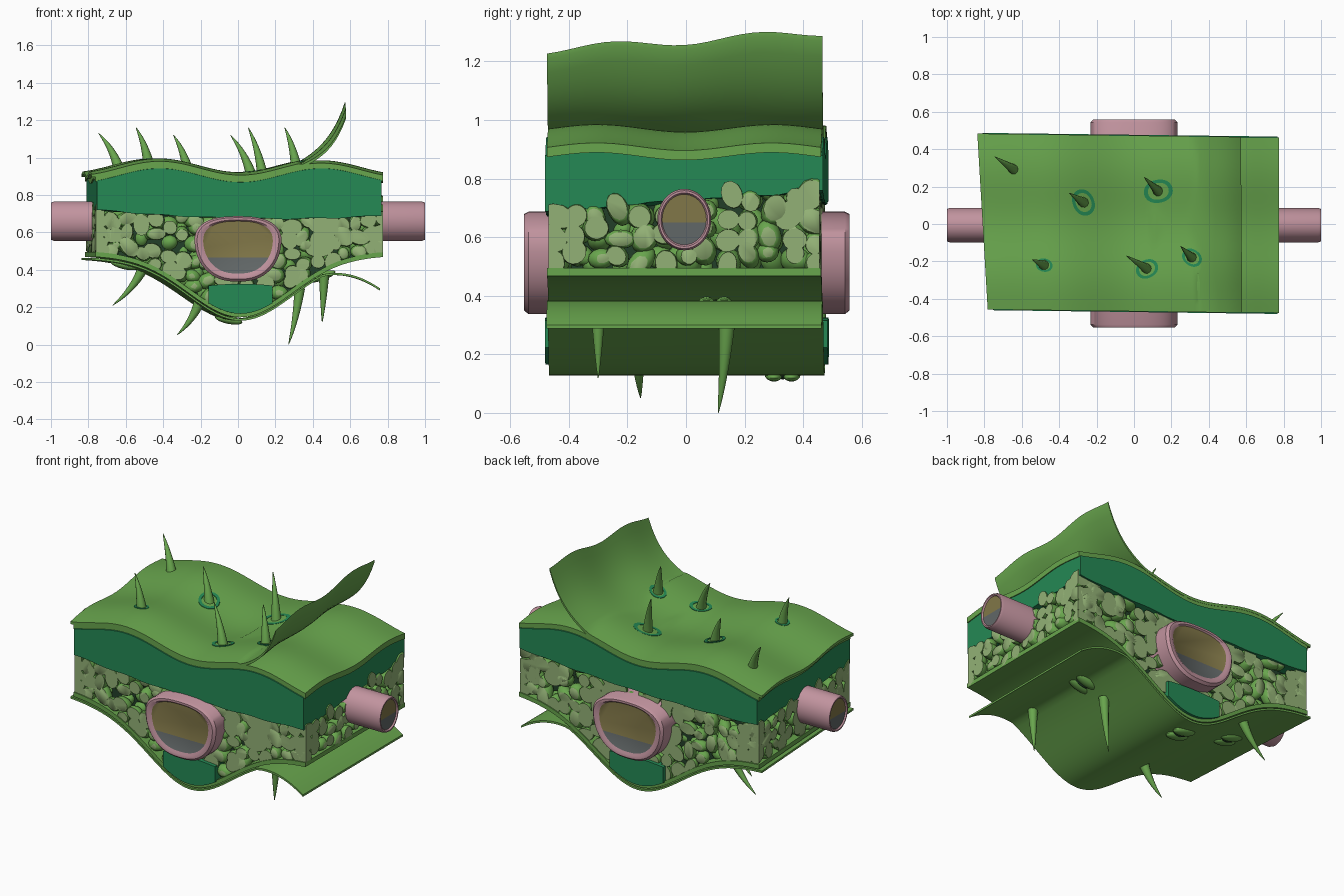
import bpy, bmesh, math, random
from mathutils import Vector, Matrix

if "Cube" in bpy.data.objects:
    bpy.data.objects.remove(bpy.data.objects["Cube"])
random.seed(7)

def mat(name, c):
    m = bpy.data.materials.new(name)
    m.diffuse_color = (*c, 1)
    m.use_nodes = True
    m.node_tree.nodes["Principled BSDF"].inputs["Base Color"].default_value = m.diffuse_color
    return m

LEAF = mat("leaf green", (.14, .38, .075))
DEEP = mat("deep green", (.018, .25, .09))
CUT = mat("pale cut green", (.29, .44, .18))
DARK = mat("dark gap green", (.016, .05, .022))
PINK = mat("vein pink", (.53, .29, .34))
TAN = mat("xylem tan", (.22, .185, .065))
GREY = mat("phloem grey", (.12, .135, .135))

def link(me, name, mats, angle):
    for m in mats:
        me.materials.append(m)
    ob = bpy.data.objects.new(name, me)
    bpy.context.collection.objects.link(ob)
    bpy.ops.object.select_all(action='DESELECT')
    ob.select_set(True)
    bpy.context.view_layer.objects.active = ob
    bpy.ops.object.shade_smooth_by_angle(angle=math.radians(angle))

def finish(bm, name, mats, angle=40):
    bmesh.ops.recalc_face_normals(bm, faces=bm.faces)
    me = bpy.data.meshes.new(name)
    bm.to_mesh(me)
    bm.free()
    link(me, name, mats, angle)

# Shared surfaces of the leaf block
def zt(x, y):
    return .938 - .037 * math.cos(2 * math.pi * x / .88) - .013 * math.cos(2 * math.pi * y / .6)

def zb(x, y=0):
    return .47 - .33 * math.exp(-(x / .4) ** 2)

def zp(x, y):
    return .695 + .05 * x * x + .02 * y / .47 * (1 + x) + .006 * math.sin(23 * x + 9 * y) * math.cos(31 * y)

def cuticle(x, y):
    z = zt(x, y) + .008
    if x > .1:
        t = (x - .1) / .475
        wave = t * t * (.03 * y / .47 - .014 * math.cos(2 * math.pi * y / .5) - .01)
        z = max(z if t < .5 else 0, .915 + .25 * t * t + .115 * t ** 8 + wave)
    return z

def lower_skin(x, y):
    if x < .45:
        return zb(x)
    s = (x - .45) / .31
    return .377 + .06 * s - .137 * s * s

def warp(x, y):
    xl = -.787 - .058 * y
    return xl + (.775 - xl) * (x + .787) / 1.562, y - .0127 * x + .003

def layer(name, top, bot, x0, x1, y0, y1, m, nx=48, ny=24):
    bm = bmesh.new()
    xs = [x0 + (x1 - x0) * i / nx for i in range(nx + 1)]
    ys = [y0 + (y1 - y0) * j / ny for j in range(ny + 1)]
    g = [[[bm.verts.new((*warp(x, y), f(x, y))) for y in ys] for x in xs] for f in (top, bot)]
    for s in g:
        for i in range(nx):
            for j in range(ny):
                bm.faces.new((s[i][j], s[i + 1][j], s[i + 1][j + 1], s[i][j + 1]))
    rim = [(i, 0) for i in range(nx)] + [(nx, j) for j in range(ny)]
    rim += [(i, ny) for i in range(nx, 0, -1)] + [(0, j) for j in range(ny, 0, -1)]
    for (a, b), (c, d) in zip(rim, rim[1:] + rim[:1]):
        bm.faces.new((g[0][a][b], g[0][c][d], g[1][c][d], g[1][a][b]))
    finish(bm, name, [m])

off = lambda f, d: (lambda x, y: f(x, y) + d)
layer("upper_epidermis", off(zt, -.002), off(zt, -.035), -.79, .775, -.468, .468, LEAF)
layer("peeling_cuticle", cuticle, off(cuticle, -.016), -.81, .575, -.47, .47, LEAF, 70)
layer("palisade_layer", off(zt, -.03), zp, -.782, .768, -.474, .474, DEEP)
layer("lower_epidermis", off(zb, .032), off(zb, .006), -.79, .775, -.468, .468, LEAF)
layer("peeling_lower_skin", lower_skin, off(lower_skin, -.012), -.81, .76, -.47, .47, LEAF, 60)
layer("gap_core", off(zp, .02), off(zb, .02), -.70, .69, -.385, .385, DARK)
layer("collenchyma", lambda x, y: .325 - .3 * x * x, off(zb, .025), -.175, .175, -.483, .483, DEEP, 16, 8)

# Spongy cells: rounded blobs along the four walls, sliced flat by the block sides
X0, X1, Y0, Y1 = -.787, .775, -.462, .462
PLANES = [((X0, 0, 0), (-1, 0, 0)), ((X1, 0, 0), (1, 0, 0)), ((0, Y0, 0), (0, -1, 0)), ((0, Y1, 0), (0, 1, 0))]
ball = bmesh.new()
bmesh.ops.create_uvsphere(ball, u_segments=12, v_segments=8, radius=1)
verts, faces, slots = [], [], []

def cell(x, y, z):
    r = random.uniform(.034, .05)
    axis = Vector([random.uniform(-1, 1) for _ in range(3)]).normalized()
    size = Matrix.Diagonal((r * random.uniform(1.1, 1.7), r * random.uniform(.9, 1.1), r * .95, 1))
    b = ball.copy()
    b.transform(Matrix.Translation((x, y, z)) @ Matrix.Rotation(random.uniform(0, 6.28), 4, axis) @ size)
    for co, no in PLANES:
        co, no = Vector(co), Vector(no)
        if max((v.co - co).dot(no) for v in b.verts) > 0:
            bmesh.ops.bisect_plane(b, geom=b.verts[:] + b.edges[:] + b.faces[:], dist=1e-6,
                                   plane_co=co, plane_no=no, clear_outer=True)
            rim = [e for e in b.edges if e.is_boundary]
            for f in bmesh.ops.holes_fill(b, edges=rim, sides=0)["faces"]:
                f.material_index = 1
    bmesh.ops.recalc_face_normals(b, faces=b.faces)
    b.verts.index_update()
    n = len(verts)
    for v in b.verts:
        verts.append((*warp(v.co.x, v.co.y), max(v.co.z, zb(v.co.x) + .014)))
    for f in b.faces:
        faces.append([n + v.index for v in f.verts])
        slots.append(f.material_index)
    b.free()

STEP = .074
for depth in (.012, .085):
    for axis, a0, a1 in ((0, X0, X1), (1, Y0, Y1)):
        for side in (0, 1):
            a = a0 + .02
            while a < a1 - .01:
                wall = ((Y0, Y1), (X0, X1))[axis][side]
                d = (depth + random.uniform(-.01, .025)) * (1 - 2 * side)
                x, y = (a, wall + d) if axis == 0 else (wall + d, a)
                z = zb(x) + .055 + random.uniform(0, .03)
                while z < zp(x, y) + .01:
                    j, k = random.uniform(-.015, .015), random.uniform(-.02, .02)
                    in_vein = abs(x) < .15 and .38 < z < .64 and axis == 0
                    if not in_vein and random.random() < .93:
                        cell(x + (j if axis == 0 else 0), y + (j if axis else 0), z + k)
                    z += STEP
                a += STEP
ball.free()
me = bpy.data.meshes.new("spongy_cells")
me.from_pydata(verts, [], faces)
me.polygons.foreach_set("material_index", slots)
me.update()
link(me, "spongy_cells", [LEAF, CUT], 50)

# Veins: pink sheath tubes with two-toned cut ends
def vein(name, outline, cen, zc, split, inner, p0, p1, along_x):
    bm = bmesh.new()
    prof = [(p0 + .008, inner), (p0, inner + .05), (p0, .94), (p0 + .015, 1),
            (p1 - .015, 1), (p1, .94), (p1, inner + .05), (p1 - .008, inner)]
    rings = []
    for p, s in prof:
        rings.append([bm.verts.new((p, cen + a * s, zc + b * s) if along_x else (cen + a * s, p, zc + b * s)) for a, b in outline])
    n = len(outline)
    for r, q in zip(rings, rings[1:]):
        for i in range(n):
            bm.faces.new((r[i], r[(i + 1) % n], q[(i + 1) % n], q[i]))
    for r in (rings[0], rings[-1]):
        f = bm.faces.new(r)
        res = bmesh.ops.bisect_plane(bm, geom=[f] + f.edges[:] + f.verts[:], plane_co=(0, 0, split), plane_no=(0, 0, 1))
        for g in res["geom"]:
            if isinstance(g, bmesh.types.BMFace):
                g.material_index = 1 if g.calc_center_median().z > split else 2
    finish(bm, name, [PINK, TAN, GREY])

def power(v, e):
    return math.copysign(abs(v) ** e, v)

main, side = [], []
for i in range(48):
    c, s = math.cos(i * math.pi / 24), math.sin(i * math.pi / 24)
    main.append((.233 * power(c, .8) * (1 if s > 0 else 1 - .12 * abs(s)), (.135 if s > 0 else .215) * power(s, .8)))
    side.append((.092 * c, .105 * s))
vein("main_vein", main, 0, .552, .465, .80, -.553, .558, False)
vein("side_vein", side, -.006, .66, .65, .82, -1, 1, True)

# Hairs: tapered bent spikes
def hair(name, base, tip, r):
    b, t = Vector(base), Vector(tip)
    mid = Vector((b.x * .7 + t.x * .3, b.y * .7 + t.y * .3, b.z * .45 + t.z * .55))
    bm = bmesh.new()
    rings = []
    for k in range(9):
        u = k / 8
        p = b * (1 - u) ** 2 + mid * 2 * u * (1 - u) + t * u * u
        d = ((mid - b) * (1 - u) + (t - mid) * u).normalized()
        e = d.cross(Vector((0, 1, 0))).normalized()
        f = d.cross(e)
        w = r * (1 - u) ** .85 + .0015
        rings.append([bm.verts.new(p + e * w * math.cos(a * math.pi / 5) + f * w * math.sin(a * math.pi / 5)) for a in range(10)])
    for q, s in zip(rings, rings[1:]):
        for i in range(10):
            bm.faces.new((q[i], q[(i + 1) % 10], s[(i + 1) % 10], s[i]))
    bm.faces.new(rings[0])
    bm.faces.new(rings[-1])
    finish(bm, name, [LEAF])

# Thin dark ring lying on the skin around a hair
def base_ring(name, x, y, r):
    bm = bmesh.new()
    loops = []
    for k, dz in ((.72, .002), (1, .002), (1, -.004), (.72, -.004)):
        loops.append([])
        for i in range(28):
            a = i * math.pi / 14
            w = r * k * (1 + .12 * math.sin(2 * a + x * 9))
            px, py = x + w * math.cos(a), y + w * math.sin(a)
            loops[-1].append(bm.verts.new((px, py, cuticle(px, py) + dz)))
    for q, s in zip(loops, loops[1:] + loops[:1]):
        for i in range(28):
            bm.faces.new((q[i], q[(i + 1) % 28], s[(i + 1) % 28], s[i]))
    finish(bm, name, [DEEP])

upper = [(-.64, .29, -.745, .36, 1.13, .035), (-.48, -.22, -.545, -.19, 1.16, .04), (-.27, .115, -.345, .165, 1.12, .065),
         (.07, -.24, -.04, -.17, 1.12, .055), (.13, .175, .055, .25, 1.16, .07), (.31, -.18, .25, -.12, 1.16, .05)]
for i, (x, y, tx, ty, tz, rr) in enumerate(upper):
    hair(f"upper_hair_{i}", (x, y, cuticle(x, y) - .015), (tx, ty, tz), .027)
    base_ring(f"upper_hair_ring_{i}", x, y, rr)
lower = [(-.51, .3, -.67, .3, .21), (-.21, -.165, -.325, -.155, .052), (.33, .14, .27, .11, 0), (.46, -.3, .45, -.3, .12)]
for i, (x, y, tx, ty, tz) in enumerate(lower):
    hair(f"lower_hair_{i}", (x, y, lower_skin(x, y)), (tx, ty, tz), .027)

# Stomata: paired guard cells with a dark pore on the underside
for i, (x, y) in enumerate(((-.05, .33), (-.61, .06), (.45, .1))):
    slope = math.atan((lower_skin(x + .03, y) - lower_skin(x - .03, y)) / .06)
    M = Matrix.Translation((x, y, lower_skin(x, y) - .012)) @ Matrix.Rotation(-slope, 4, 'Y')
    bm = bmesh.new()
    for dy, sz in ((-.03, (.075, .032, .022)), (.03, (.075, .032, .022)), (0, (.045, .012, .018))):
        res = bmesh.ops.create_uvsphere(bm, u_segments=20, v_segments=10, radius=1,
                                        matrix=M @ Matrix.Translation((0, dy, 0)) @ Matrix.Diagonal((*sz, 1)))
        if dy == 0:
            for f in {f for v in res["verts"] for f in v.link_faces}:
                f.material_index = 1
    finish(bm, f"stoma_{i}", [LEAF, DARK])
